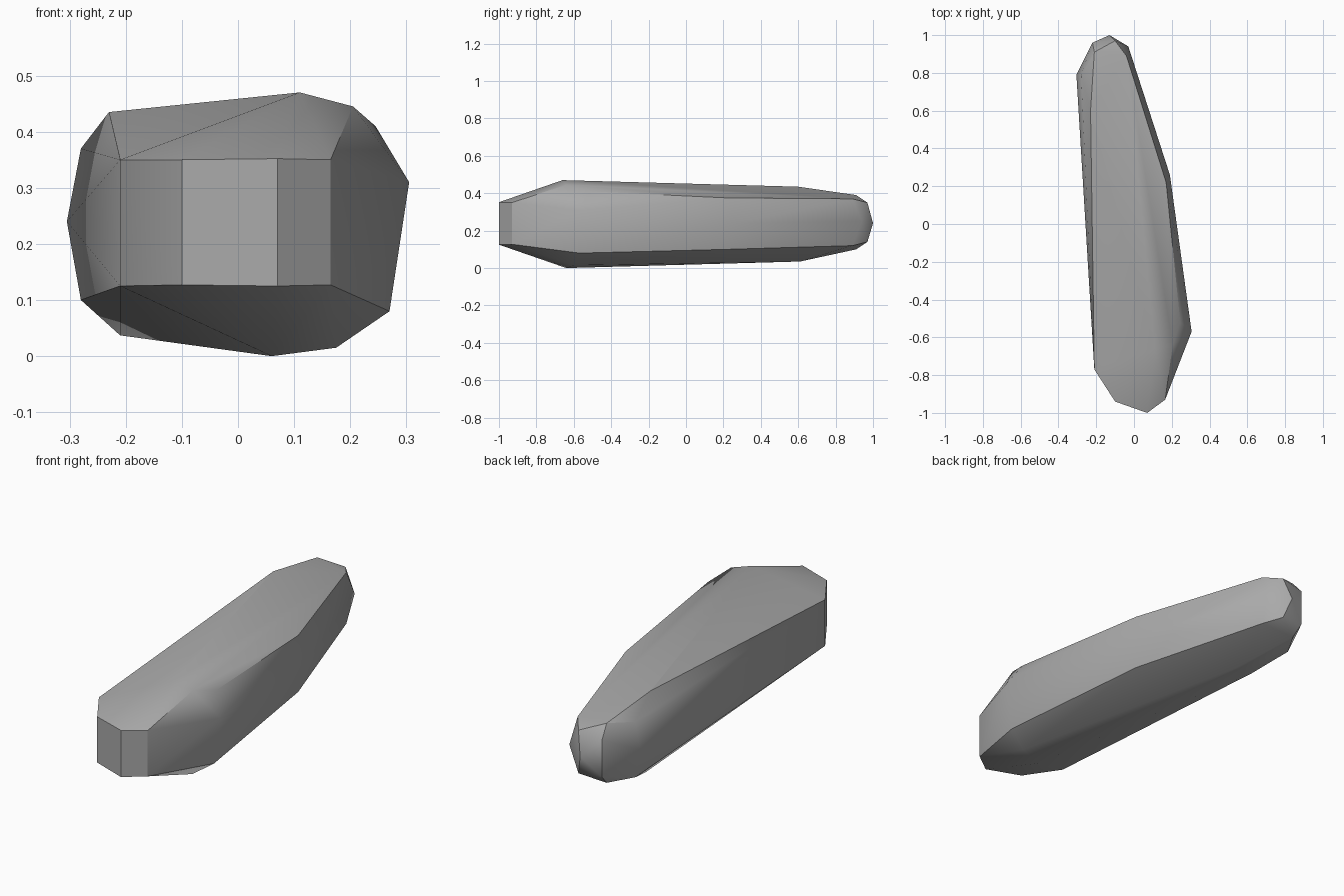
import bpy
import bmesh
import math

# Remove the default cube
default_cube = bpy.data.objects.get("Cube")
if default_cube:
    bpy.data.objects.remove(default_cube, do_unlink=True)


def make_material(name, color):
    material = bpy.data.materials.new(name)
    material.use_nodes = True
    material.diffuse_color = color
    material.node_tree.nodes["Principled BSDF"].inputs["Base Color"].default_value = color
    return material


# Wall corners going round the stone: x, y, lower height, upper height
blunt_front = [
    (-0.21, -0.77, 0.125, 0.35),
    (-0.10, -0.94, 0.127, 0.35),
    (0.07, -1.0, 0.125, 0.352),
    (0.165, -0.93, 0.127, 0.35),
]
tapered_back = [
    (-0.04, 0.89, 0.12, 0.37),
    (-0.10, 0.97, 0.14, 0.35),
    (-0.22, 0.96, 0.15, 0.33),
    (-0.21, 0.91, 0.10, 0.39),
    (-0.28, 0.79, 0.10, 0.37),
]
bulging_side = [
    (0.27, -0.57, 0.08, 0.31),
    (0.17, 0.22, 0.10, 0.375),
]

# Single points: the worn ridges on top and underneath, and the outermost bulges
top_ridge = [
    (0.11, -0.66, 0.47),
    (0.205, -0.64, 0.445),
    (0.245, -0.52, 0.41),
    (-0.23, 0.60, 0.435),
]
bottom_ridge = [
    (0.06, -0.64, 0),
    (0.175, -0.60, 0.015),
    (-0.12, 0.61, 0.035),
    (-0.21, 0.61, 0.037),
]
side_bulges = [
    (0.305, -0.57, 0.31),
    (0.19, 0.26, 0.24),
    (-0.03, 0.94, 0.25),
    (-0.13, 1.0, 0.24),
    (-0.305, 0.79, 0.24),
]


def add_wall_corners(bm, corners):
    for x, y, lower, upper in corners:
        for height in (lower, upper):
            bm.verts.new((x, y, height))


def add_points(bm, points):
    for point in points:
        bm.verts.new(point)


# Wrap the stone's skin tightly round all its corners
bm = bmesh.new()
for corners in (blunt_front, bulging_side, tapered_back):
    add_wall_corners(bm, corners)
for points in (top_ridge, bottom_ridge, side_bulges):
    add_points(bm, points)

bmesh.ops.convex_hull(bm, input=bm.verts[:])
loose = [vert for vert in bm.verts if not vert.link_faces]
bmesh.ops.delete(bm, geom=loose, context="VERTS")

# Merge nearly flat triangles into broad facets
bmesh.ops.dissolve_limit(
    bm, angle_limit=math.radians(2), verts=bm.verts[:], edges=bm.edges[:]
)
bmesh.ops.recalc_face_normals(bm, faces=bm.faces[:])

mesh = bpy.data.meshes.new("long_stone")
bm.to_mesh(mesh)
bm.free()
stone = bpy.data.objects.new("long_stone", mesh)
bpy.context.collection.objects.link(stone)
mesh.materials.append(make_material("stone_grey", (0.4, 0.4, 0.4, 1.0)))

# Soften the gentle edges and keep the strong ones crisp
bpy.ops.object.select_all(action="DESELECT")
stone.select_set(True)
bpy.context.view_layer.objects.active = stone
bpy.ops.object.shade_smooth_by_angle(angle=math.radians(30))
